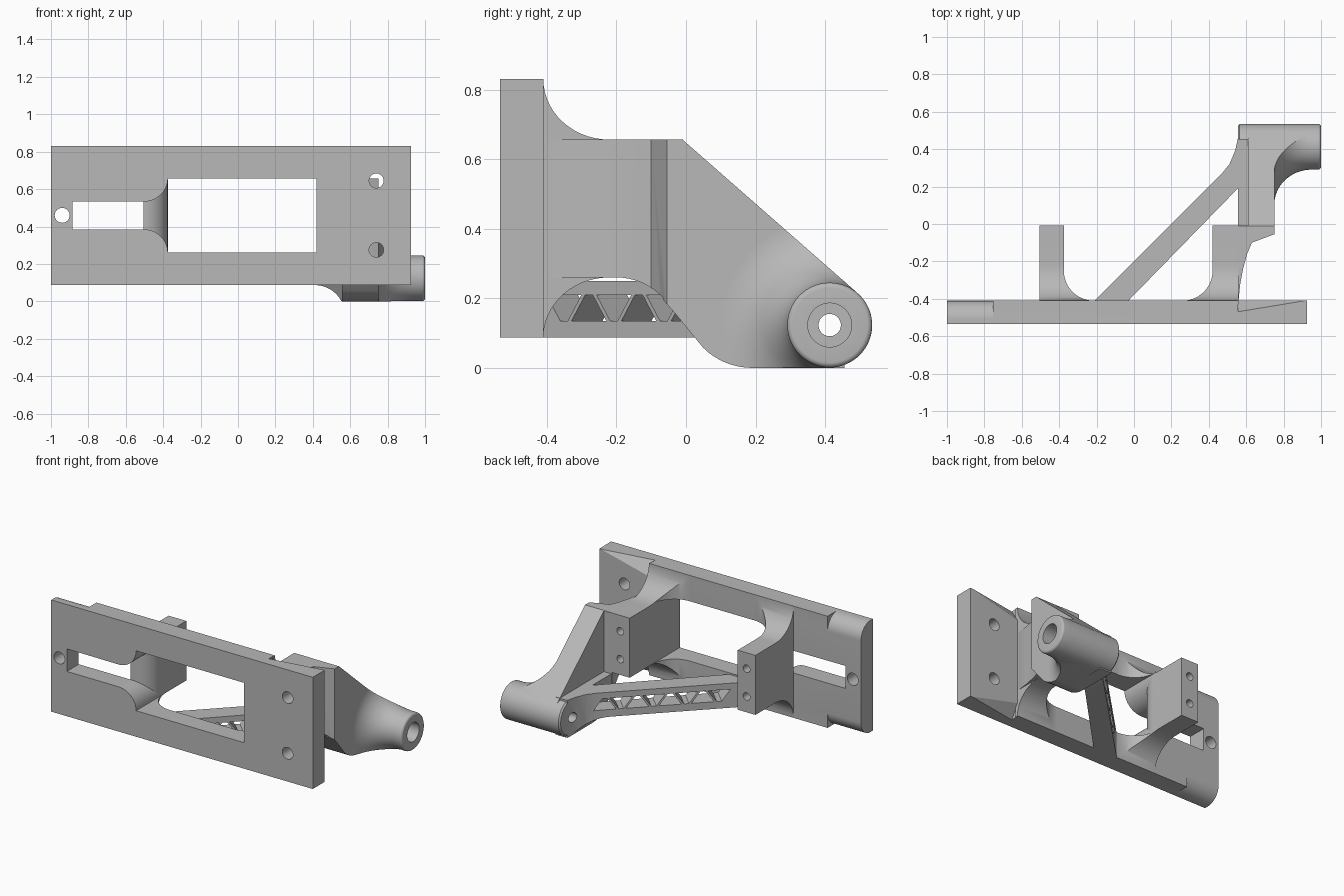
import bpy
import bmesh
from math import sin, cos, pi, radians
from mathutils import Vector

cube = bpy.data.objects.get("Cube")
if cube:
    bpy.data.objects.remove(cube, do_unlink=True)

grey = bpy.data.materials.new("light grey")
grey.use_nodes = True
grey.diffuse_color = (0.48, 0.48, 0.48, 1)
grey.node_tree.nodes["Principled BSDF"].inputs["Base Color"].default_value = (0.48, 0.48, 0.48, 1)


def finish(name, bm):
    bmesh.ops.recalc_face_normals(bm, faces=bm.faces)
    mesh = bpy.data.meshes.new(name)
    bm.to_mesh(mesh)
    bm.free()
    mesh.materials.append(grey)
    obj = bpy.data.objects.new(name, mesh)
    bpy.context.collection.objects.link(obj)
    return obj


def prism(name, pts, axis, a, b):
    """Extrude a 2D outline along one axis from a to b."""
    place = {"x": lambda p, t: (t, p[0], p[1]),
             "y": lambda p, t: (p[0], t, p[1]),
             "z": lambda p, t: (p[0], p[1], t)}[axis]
    bm = bmesh.new()
    face = bm.faces.new([bm.verts.new(place(p, a)) for p in pts])
    ext = bmesh.ops.extrude_face_region(bm, geom=[face])
    shift = Vector(place((0, 0), b - a))
    bmesh.ops.translate(bm, vec=shift, verts=[v for v in ext["geom"] if isinstance(v, bmesh.types.BMVert)])
    return finish(name, bm)


def box(name, x, y, z):
    return prism(name, [(x[0], y[0]), (x[1], y[0]), (x[1], y[1]), (x[0], y[1])], "z", *z)


def lathe(name, profile, cy, cz):
    """Turn an (x, radius) outline about a line parallel to x."""
    bm = bmesh.new()
    n = 64
    rings = [[bm.verts.new((x, cy + r * cos(2 * pi * i / n), cz + r * sin(2 * pi * i / n)))
              for i in range(n)] for x, r in profile]
    for p, q in zip(rings, rings[1:]):
        for i in range(n):
            bm.faces.new((p[i], p[(i + 1) % n], q[(i + 1) % n], q[i]))
    bm.faces.new(rings[0])
    bm.faces.new(rings[-1])
    return finish(name, bm)


def arc(cx, cy, rx, ry, a, b, n=14):
    return [(cx + rx * cos(radians(a + (b - a) * i / n)),
             cy + ry * sin(radians(a + (b - a) * i / n))) for i in range(n + 1)]


def boolean(obj, others, op="DIFFERENCE"):
    for other in others:
        mod = obj.modifiers.new("bool", "BOOLEAN")
        mod.operation, mod.object, mod.solver = op, other, "EXACT"
    deps = bpy.context.evaluated_depsgraph_get()
    mesh = bpy.data.meshes.new_from_object(obj.evaluated_get(deps))
    obj.modifiers.clear()
    obj.data = mesh


helpers = []


def tool(obj):
    obj.hide_render = True
    helpers.append(obj)
    return obj


def drill(x, z, r, y0, y1):
    return tool(prism("drill", arc(x, z, r, r, 0, 348.75, 31), "y", y0, y1))


BACK, BOTTOM, TOP = -0.41, 0.087, 0.83
MID = (BOTTOM + TOP) / 2
PY, PZ, PR = 0.413, 0.123, 0.122

# Shared cutters: window, and slot flaring out into the window
window = tool(box("window_cut", (-0.375, 0.42), (-0.7, 0.1), (0.26, 0.658)))
slot_pts = ([(-0.885, 0.385), (-0.505, 0.385)] + arc(-0.505, 0.26, 0.13, 0.125, 90, 0)
            + arc(-0.505, 0.658, 0.13, 0.125, 0, -90) + [(-0.885, 0.535)])
slot = tool(prism("slot_cut", slot_pts, "y", -0.7, -0.28))

# Mounting plate with holes, rounded end and tapered back edges
plate = box("mounting_plate", (-1, 0.925), (-0.535, BACK), (BOTTOM, TOP))
cuts = [window, slot, drill(-0.94, 0.46, 0.04, -0.7, -0.3)]
cuts += [drill(0.74, z, 0.039, -0.7, -0.3) for z in (0.275, 0.645)]
for s in (1, -1):
    edge = MID + s * (TOP - MID)
    rim = arc(-0.51, edge - s * 0.1, 0.1, s * 0.1, 90, 0)
    rim += [(-0.39, edge - s * 0.1), (-0.39, edge + s * 0.02), (-0.51, edge + s * 0.02)]
    cuts.append(tool(prism("end_round", rim, "x", -1.1, -0.755)))
    bm = bmesh.new()
    for y, z, x in ((-0.47, 0.001, 0.555), (BACK + 0.001, -0.09, 0.555),
                    (BACK + 0.001, 0.001, 0.555), (BACK + 0.001, 0.001, 0.925)):
        bm.verts.new((x, y, edge + s * z))
    bmesh.ops.convex_hull(bm, input=bm.verts)
    cuts.append(tool(finish("edge_taper", bm)))
boolean(plate, cuts)

# Posts: plan outline with inner fillet, crossed with flared side outline
side_pts = ([(-0.43, BOTTOM)] + arc(-0.22, BOTTOM, 0.19, 0.173, 180, 90) + [(-0.008, 0.26), (-0.008, 0.656)]
            + arc(-0.22, TOP, 0.19, 0.174, 270, 180) + [(-0.43, TOP)])
post_side = tool(prism("post_side", side_pts, "x", -0.9, 0.9))
for name, outer, inner, s in (("left_post", 0.56, 0.42, -1), ("right_post", -0.505, -0.375, 1)):
    cx = inner + s * 0.16
    plan = [(outer, -0.43), (outer, 0.1), (inner, 0.1)] + arc(cx, -0.25, s * 0.16, 0.16, 180, 270) + [(cx, -0.43)]
    post = prism(name, plan, "z", 0, 0.9)
    boolean(post, [post_side], "INTERSECT")
    mid = (outer + inner) / 2
    holes = [drill(mid, z, 0.025, -0.2, 0.1) for z in (0.365, 0.55)]
    boolean(post, [window] + holes + ([slot] if s > 0 else []))

# Rounded guide behind the slot
prism("slot_guide", [(-0.505, -0.275), (-0.375, -0.275)] + arc(-0.505, -0.28, 0.13, 0.13, 0, -90),
      "z", 0.26, 0.657)

# Arm side outline, used by every part of the arm
arm_pts = ([(-0.43, 0.656), (-0.01, 0.656)] + arc(PY, PZ, PR, PR, 50, -90, 24)
           + arc(0.19, 0.2, 0.2, 0.2, 270, 225, 8) + [(-0.03, 0.155), (-0.065, 0.195)]
           + arc(-0.2, 0.06, 0.19, 0.2, 45, 90, 8) + [(-0.43, 0.26)])
arm_side = tool(prism("arm_side", arm_pts, "x", 0.4, 1.1))
bore = tool(lathe("bore_cut", [(0.4, 0.032), (0.88, 0.032), (0.88, 0.063), (1.1, 0.063)], PY, PZ))

arm_plan = [(0.55, -0.42), (0.56, -0.4), (0.568, -0.32), (0.583, -0.24), (0.605, -0.16), (0.63, -0.1),
            (0.75, -0.055), (0.75, 0.6), (0.61, 0.6), (0.61, -0.008), (0.55, -0.008)]
arm = prism("arm", arm_plan, "z", -0.1, 0.9)
foot = box("arm_foot", (0.555, 0.62), (-0.008, 0.455), (-0.1, 0.25))
flare_pts = [(0.74, 0.32), (0.75, 0.315)] + arc(0.95, 0.31, 0.2, 0.188, 180, 270) + [(0.97, 0.1)]
flare = lathe("pivot_flare", flare_pts, PY, PZ)
for part in (arm, foot, flare):
    boolean(part, [arm_side], "INTERSECT")
    boolean(part, [bore])

# Pivot boss with rounded rims
boss = lathe("pivot_boss", [(0.555, 0.112), (0.565, PR)] + arc(0.985, PR - 0.015, 0.015, 0.015, 90, 0, 5),
             PY, PZ)
boolean(boss, [bore])

# Diagonal brace with a downward flare at the boss and a truss of triangles
brace_plan = [(-0.22, -0.42), (0.47, 0.27), (0.51, 0.32), (0.54, 0.39), (0.555, 0.455),
              (0.64, 0.455), (0.64, 0.19), (0.555, 0.19), (-0.04, -0.42)]
brace = prism("diagonal_brace", brace_plan, "z", -0.1, 0.5)
front_pts = [(-0.5, BOTTOM), (0.4, BOTTOM)] + arc(0.41, -0.07, 0.16, 0.157, 90, 27, 8) + [
    (0.57, 0), (0.7, 0), (0.7, 0.25), (-0.5, 0.25)]
boolean(brace, [tool(prism("brace_front", front_pts, "y", -0.6, 0.7))], "INTERSECT")
trusses = []
for i in range(8):
    u = 0.15 + 0.1 * i
    low, high = (0.135, 0.21) if i % 2 else (0.21, 0.135)
    tri = prism("truss_cut", [(u - 0.07, low), (u + 0.07, low), (u + 0.015, high), (u - 0.015, high)],
                "y", -0.12, 0.12)
    tri.location = (-0.125, BACK, 0)
    tri.rotation_euler = (0, 0, pi / 4)
    trusses.append(tool(tri))
boolean(brace, trusses + [bore])

# Remove cutters, then shade curved faces smooth with sharp edges kept
for obj in helpers:
    bpy.data.objects.remove(obj, do_unlink=True)
for obj in bpy.context.collection.objects:
    if obj.type == "MESH" and grey.name in obj.data.materials:
        obj.select_set(True)
        bpy.context.view_layer.objects.active = obj
bpy.ops.object.shade_smooth_by_angle(angle=radians(30))
